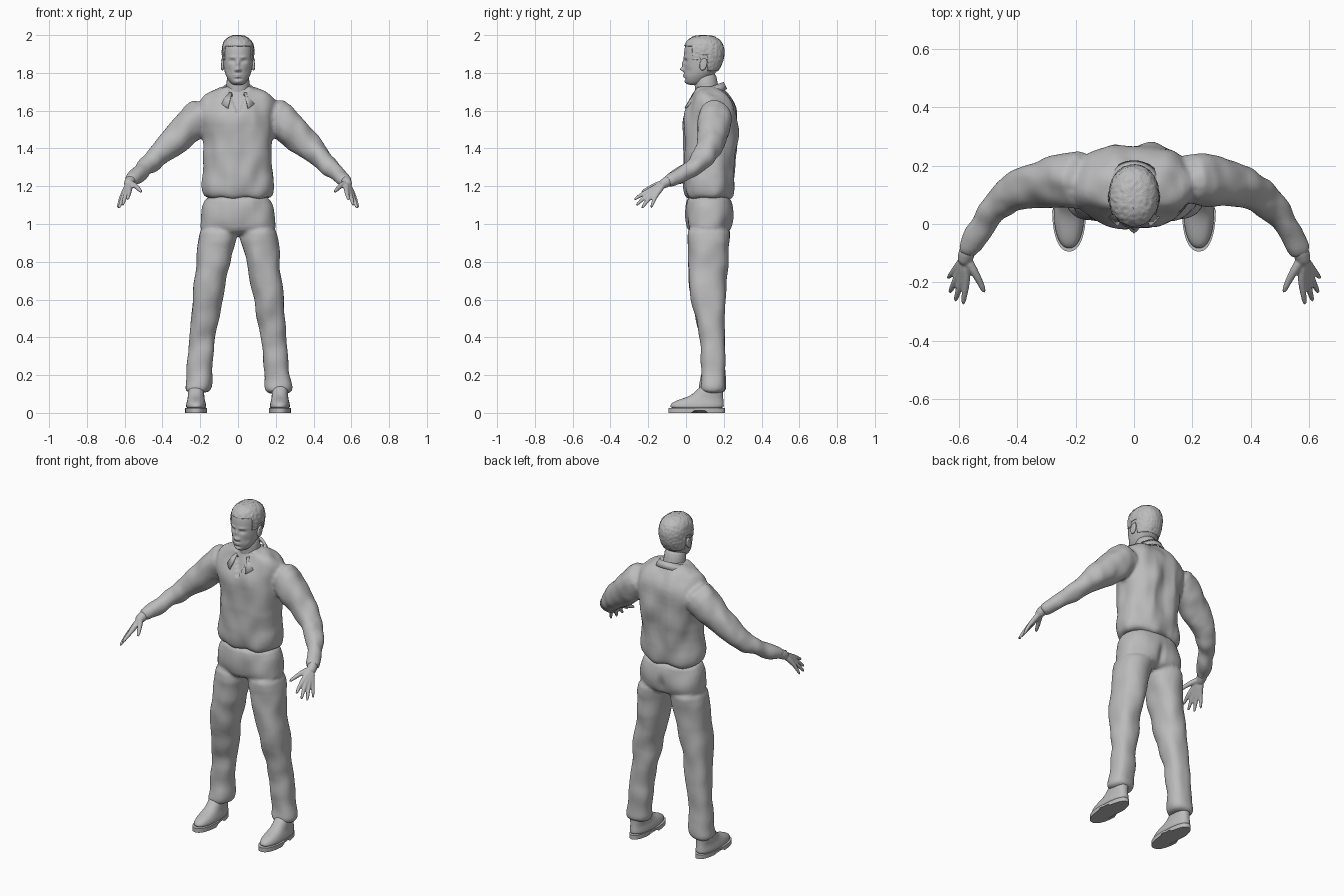
import bpy, bmesh, math, random
from mathutils import Vector, noise

random.seed(4)
if "Cube" in bpy.data.objects:
    bpy.data.objects.remove(bpy.data.objects["Cube"])

grey = bpy.data.materials.new("plain_grey")
grey.use_nodes = True
grey.diffuse_color = (0.5, 0.5, 0.5, 1)
grey.node_tree.nodes["Principled BSDF"].inputs["Base Color"].default_value = (0.5, 0.5, 0.5, 1)


def make(name, bm):
    bmesh.ops.recalc_face_normals(bm, faces=bm.faces[:])
    mesh = bpy.data.meshes.new(name)
    bm.to_mesh(mesh)
    bm.free()
    mesh.materials.append(grey)
    for p in mesh.polygons:
        p.use_smooth = True
    ob = bpy.data.objects.new(name, mesh)
    bpy.context.collection.objects.link(ob)
    return ob


def skin(bm, rings):
    """Bridge a list of point rings and cap both ends."""
    loops = [[bm.verts.new(p) for p in r] for r in rings]
    n = len(loops[0])
    for a, b in zip(loops, loops[1:]):
        for i in range(n):
            j = (i + 1) % n
            bm.faces.new((a[i], a[j], b[j], b[i]))
    bm.faces.new(loops[0])
    bm.faces.new(loops[-1])


def loft(bm, sections, power=2.3, n=24):
    """Level rounded sections given as z, x min, x max, y min, y max."""
    rings = []
    for z, x0, x1, y0, y1 in sections:
        ring = []
        for i in range(n):
            t = math.tau * (i + 0.5) / n
            c, s = math.cos(t), math.sin(t)
            u = math.copysign(abs(c) ** (2 / power), c)
            v = math.copysign(abs(s) ** (2 / power), s)
            ring.append(((x0 + x1) / 2 + u * (x1 - x0) / 2, (y0 + y1) / 2 + v * (y1 - y0) / 2, z))
        rings.append(ring)
    skin(bm, rings)


def body(bm, sections, **kw):
    loft(bm, [(z, -w, w, a, b) for z, w, a, b in sections], **kw)


def tube(bm, path, side=1, n=14):
    """Round limb along points given as x, y, z, radius."""
    pts = [Vector((side * p[0], p[1], p[2])) for p in path]
    rings = []
    for k, p in enumerate(pts):
        d = pts[min(k + 1, len(pts) - 1)] - pts[max(k - 1, 0)]
        u = d.cross(Vector((0, 0, 1))).normalized()
        v = d.cross(u).normalized()
        r = path[k][3]
        rings.append([p + r * (u * math.cos(math.tau * i / n) + v * math.sin(math.tau * i / n)) for i in range(n)])
    skin(bm, rings)


def bake(ob, subsurf=0, voxel=0, smooth=0):
    """Round, fuse and relax the mesh, then keep the result."""
    if subsurf:
        ob.modifiers.new("round", 'SUBSURF').levels = subsurf
    if voxel:
        m = ob.modifiers.new("fuse", 'REMESH')
        m.mode, m.voxel_size, m.use_smooth_shade = 'VOXEL', voxel, True
    if smooth:
        m = ob.modifiers.new("relax", 'SMOOTH')
        m.factor, m.iterations = 0.5, smooth
    dg = bpy.context.evaluated_depsgraph_get()
    mesh = bpy.data.meshes.new_from_object(ob.evaluated_get(dg))
    ob.modifiers.clear()
    ob.data = mesh
    mesh.name = ob.name


def sculpt(ob, bumps, inside):
    """Push vertices in y by soft spots: x, z, x size, z size, amount."""
    for v in ob.data.vertices:
        if inside(v.co):
            v.co.y += sum(d * math.exp(-((abs(v.co.x) - x) / sx) ** 2 - ((v.co.z - z) / sz) ** 2)
                          for x, z, sx, sz, d in bumps)


def wrinkle(ob, scale, amount):
    """Cloth folds along the normals."""
    normals = [v.normal.copy() for v in ob.data.vertices]
    for v, nrm in zip(ob.data.vertices, normals):
        q = Vector((v.co.x * scale[0], v.co.y * scale[1], v.co.z * scale[2]))
        v.co += nrm * amount * noise.noise(q)


# Shirt: torso and sleeves fused
bm = bmesh.new()
body(bm, [(1.13, .165, .012, .235), (1.15, .19, -.003, .25), (1.2, .195, -.014, .255),
          (1.28, .18, -.015, .255), (1.4, .18, -.02, .27), (1.5, .195, -.02, .282),
          (1.58, .21, -.01, .278), (1.64, .21, .012, .26), (1.685, .185, .035, .225),
          (1.715, .1, .04, .2), (1.735, .075, .045, .185)])
for side in (1, -1):
    tube(bm, [(.15, .15, 1.6, .095), (.22, .155, 1.56, .1), (.328, .14, 1.45, .083),
              (.434, .11, 1.355, .062), (.51, .02, 1.283, .048), (.572, -.095, 1.227, .038),
              (.576, -.103, 1.223, .034)], side)
shirt = make("shirt", bm)
bake(shirt, 1, .009, 6)
sculpt(shirt, [(0, 1.42, .03, .16, -.012), (.07, 1.4, .025, .18, .008)],
       lambda c: c.y > .17 and abs(c.x) < .19)
wrinkle(shirt, (13, 13, 8), .012)
# V neck opening pressed into the front
for v in shirt.data.vertices:
    if v.co.y < .1 and abs(v.co.x) < (v.co.z - 1.57) * .36:
        v.co.y += .014

# Collar: folded flap around the neck
bm = bmesh.new()
rows = []
for i in range(33):
    t = math.radians(-156 + 312 * i / 32)
    k = (1 - math.cos(t)) / 2
    s, c = math.sin(t), math.cos(t)
    rows.append([bm.verts.new(p) for p in (
        (.07 * s, .115 + .074 * c, 1.735 - .06 * k),
        (.078 * s, .115 + .085 * c, 1.752 - .06 * k),
        (.11 * s + math.copysign(.012 * k ** 6, s), .1 + .118 * c, 1.715 - .09 * k - .02 * k ** 8))])
for a, b in zip(rows, rows[1:]):
    for j in (0, 1):
        bm.faces.new((a[j], a[j + 1], b[j + 1], b[j]))
collar = make("collar", bm)
collar.modifiers.new("thickness", 'SOLIDIFY').thickness = .008

# Trousers: hips and legs fused
bm = bmesh.new()
body(bm, [(.94, .19, .03, .225), (.98, .205, .004, .24), (1.03, .2, -.002, .252),
          (1.09, .19, -.002, .252), (1.17, .172, .004, .24)])
leg = [(1.0, .005, .2, .01, .24), (.92, .008, .213, .005, .235), (.8, .038, .219, .01, .218),
       (.7, .062, .23, .015, .213), (.6, .085, .241, .022, .21), (.5, .1, .25, .05, .208),
       (.4, .12, .26, .075, .207), (.3, .13, .266, .083, .207), (.2, .14, .273, .085, .207),
       (.14, .14, .287, .072, .212), (.1, .15, .287, .065, .212)]
loft(bm, leg)
loft(bm, [(z, -b, -a, c, d) for z, a, b, c, d in leg])
trousers = make("trousers", bm)
bake(trousers, 1, .009, 5)
sculpt(trousers, [(0, 1.0, .02, .06, -.014)], lambda c: c.y > .17)
wrinkle(trousers, (11, 11, 9), .01)

# Head and neck
bm = bmesh.new()
body(bm, [(1.735, .024, .012, .07), (1.748, .042, -.003, .1), (1.78, .063, -.01, .135),
          (1.81, .073, -.012, .168), (1.85, .079, -.012, .19), (1.89, .082, -.012, .2),
          (1.93, .082, -.01, .2), (1.96, .075, .002, .188), (1.983, .055, .024, .163),
          (1.995, .025, .06, .13)], power=2.15)
head = make("head", bm)
bake(head, 3)
sculpt(head, [(0, 1.848, .009, .02, -.01), (0, 1.819, .011, .011, -.02), (.013, 1.815, .007, .007, -.008),
              (.03, 1.862, .015, .009, .011), (.032, 1.861, .009, .005, -.004),
              (.03, 1.883, .022, .007, -.005), (0, 1.789, .019, .004, -.008),
              (0, 1.779, .017, .004, -.008), (0, 1.768, .022, .005, .004),
              (0, 1.752, .018, .009, -.006), (.05, 1.81, .015, .02, .005)],
       lambda c: c.y < .06)
bm = bmesh.new()
tube(bm, [(0, .13, 1.6, .075), (0, .118, 1.68, .066), (0, .105, 1.74, .061), (0, .1, 1.81, .06)], n=24)
bake(make("neck", bm), 1)

# Hair: upper and rear head faces lifted into a rough cap
bm = bmesh.new()
bm.from_mesh(head.data)


def hairline(y):
    return 1.94 if y < .035 else 1.87 if y < .075 else 1.895 if y < .115 else 1.81


bmesh.ops.delete(bm, geom=[f for f in bm.faces if f.calc_center_median().z < hairline(f.calc_center_median().y)],
                 context='FACES')
bm.normal_update()
for v, nrm in [(v, v.normal.copy()) for v in bm.verts]:
    rough = noise.noise(v.co * 70) + random.uniform(-.3, .3)
    v.co += nrm * (.005 + .0025 * rough)
hair = make("hair", bm)
hair.modifiers.new("thickness", 'SOLIDIFY').thickness = .009

hand_fingers = {
    "index": [(.572, -.195, 1.178, .014), (.58, -.24, 1.153, .011), (.585, -.28, 1.125, .008)],
    "middle": [(.588, -.188, 1.166, .014), (.602, -.23, 1.133, .011), (.612, -.268, 1.093, .008)],
    "ring": [(.601, -.175, 1.158, .014), (.619, -.21, 1.118, .011), (.632, -.238, 1.078, .008)],
    "little": [(.61, -.156, 1.158, .013), (.627, -.173, 1.12, .01), (.638, -.187, 1.08, .007)],
    "thumb": [(.548, -.16, 1.208, .015), (.526, -.2, 1.186, .012), (.51, -.238, 1.168, .009)]}

for side, label in ((1, "left"), (-1, "right")):
    # Hand: wrist and fingers fused
    bm = bmesh.new()
    tube(bm, [(.55, -.05, 1.25, .03), (.576, -.105, 1.222, .03), (.584, -.14, 1.2, .024)], side)
    for path in hand_fingers.values():
        tube(bm, [(.577, -.112, 1.218, .02)] + path, side, 12)
    bake(make(label + "_hand", bm), 1, .005, 3)

    # Ear
    bm = bmesh.new()
    bmesh.ops.create_uvsphere(bm, u_segments=20, v_segments=12, radius=1)
    for v in bm.verts:
        dent = .6 if v.co.x * side > .7 else 1
        x, y, z = v.co
        v.co = (side * .082 + x * .012 * dent, .092 + y * .02 + z * .005, 1.845 + z * .032)
    make(label + "_ear", bm)

    # Shoe upper
    c = .222 * side
    bm = bmesh.new()
    loft(bm, [(z, c - w, c + w, a, b) for z, w, a, b in (
        (.018, .053, -.085, .2), (.04, .054, -.086, .202), (.058, .05, -.07, .2), (.075, .045, -.025, .198),
        (.095, .043, .04, .196), (.16, .045, .085, .196))])
    bake(make(label + "_shoe", bm), 2)

    # Shoe sole with a raised arch in front of the heel
    bm = bmesh.new()
    loft(bm, [(z, c - .058, c + .058, -.094, .206) for z in (0, .025)], n=64)
    for v in bm.verts:
        v.co.x = c + (v.co.x - c) * (.86 if v.co.y > .06 else 1)
        if v.co.z < .01 and .03 < v.co.y < .1:
            v.co.z = .013
    sole = make(label + "_sole", bm)
    bpy.ops.object.select_all(action='DESELECT')
    sole.select_set(True)
    bpy.context.view_layer.objects.active = sole
    bpy.ops.object.shade_smooth_by_angle()
